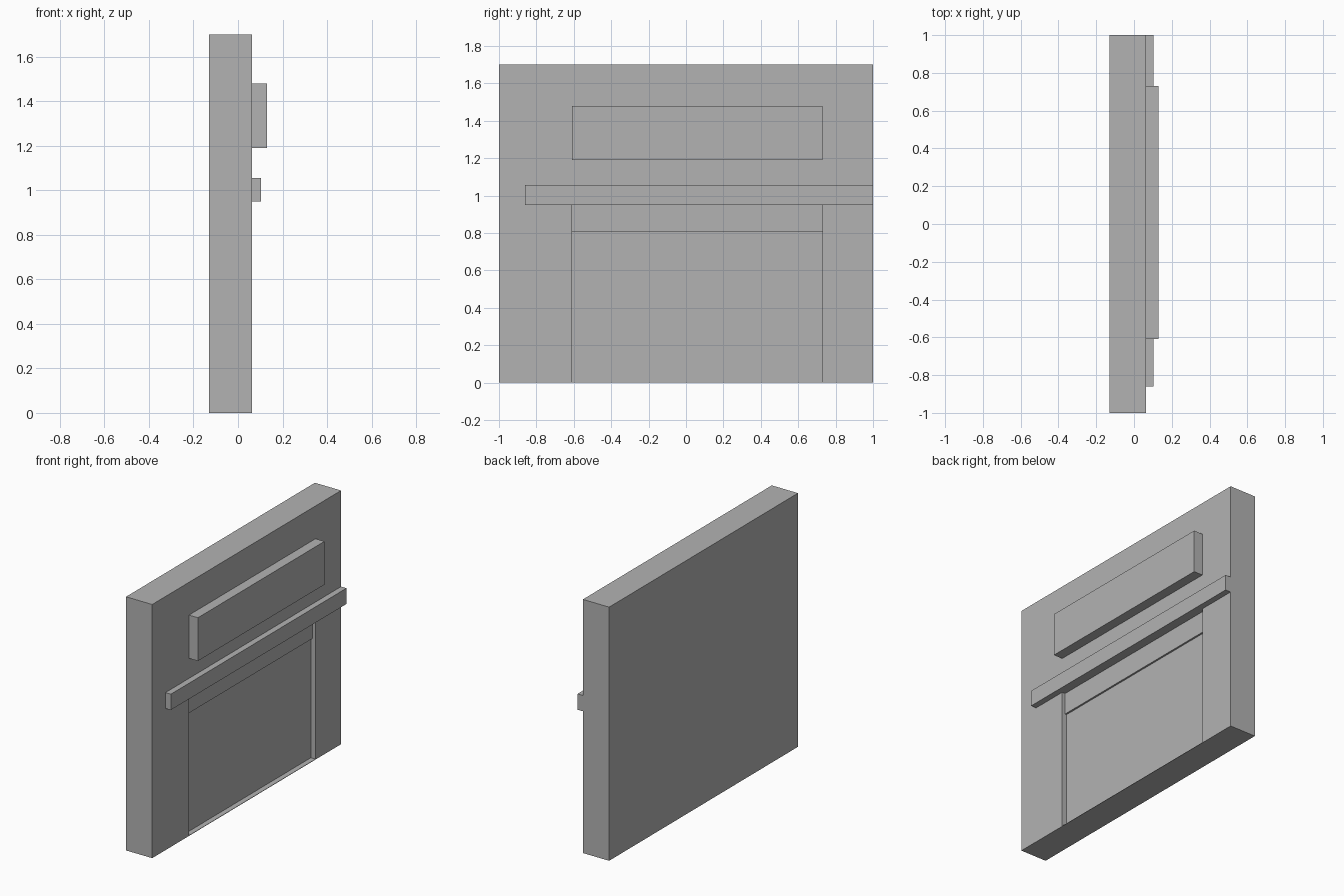
import bpy
import bmesh
from mathutils import Vector

cube = bpy.data.objects.get("Cube")
if cube:
    bpy.data.objects.remove(cube, do_unlink=True)

# Single plain grey finish
grey = bpy.data.materials.new("plain_grey")
grey.use_nodes = True
colour = (0.45, 0.45, 0.45, 1)
grey.diffuse_color = colour
grey.node_tree.nodes["Principled BSDF"].inputs["Base Color"].default_value = colour


def box(name, x, y, z):
    """Box spanning the given (min, max) range on each axis."""
    bm = bmesh.new()
    bmesh.ops.create_cube(bm, size=1)
    size = Vector((x[1] - x[0], y[1] - y[0], z[1] - z[0]))
    centre = Vector((sum(x), sum(y), sum(z))) / 2
    bmesh.ops.scale(bm, vec=size, verts=bm.verts)
    bmesh.ops.translate(bm, vec=centre, verts=bm.verts)
    mesh = bpy.data.meshes.new(name)
    bm.to_mesh(mesh)
    bm.free()
    mesh.materials.append(grey)
    obj = bpy.data.objects.new(name, mesh)
    bpy.context.collection.objects.link(obj)
    return obj


def carve(target, cutter):
    """Cut one box out of another, then discard the cutter."""
    cutter.hide_render = True
    mod = target.modifiers.new("recess", "BOOLEAN")
    mod.operation = "DIFFERENCE"
    mod.solver = "EXACT"
    mod.object = cutter
    bpy.context.view_layer.objects.active = target
    bpy.ops.object.modifier_apply(modifier=mod.name)
    bpy.data.objects.remove(cutter, do_unlink=True)


back, face = -0.13, 0.064
opening = (-0.61, 0.73)
ledge_bottom = 0.95
sill = 0.003

# Wall slab with a shallow doorway recess above a thin sill
wall = box("wall", (back, face), (-1, 1), (0, 1.7))
carve(wall, box("doorway_cutter", (face - 0.035, face + 0.1), opening, (sill, ledge_bottom)))

# Header strip standing slightly proud of the door panel
box("door_header", (face - 0.036, face - 0.023), opening, (0.805, ledge_bottom))

# Ledge and sign board on the wall face
box("ledge", (face, 0.104), (-0.86, 1), (ledge_bottom, 1.056))
box("sign_board", (face, 0.13), opening, (1.19, 1.48))
